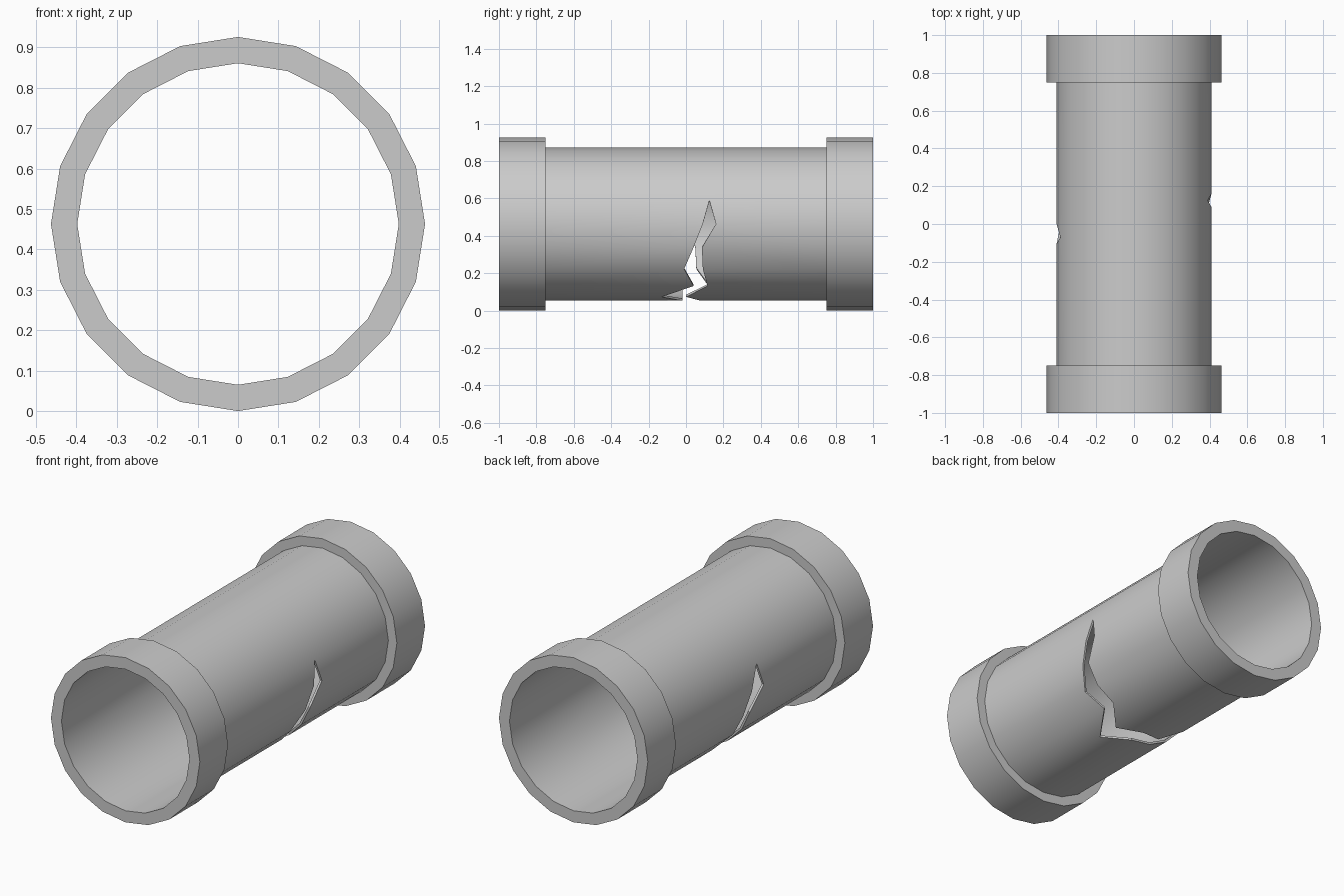
import bpy, bmesh, math

if "Cube" in bpy.data.objects:
    bpy.data.objects.remove(bpy.data.objects["Cube"])

N = 20                      # sides of the pipe
R_IN, R_PIPE, R_COL = 0.398, 0.41, 0.463
Y_COL = 0.75                # where the collars begin

# Crack edges (low y, high y) per 18-degree step; starts at the +x tip,
# runs under the pipe and ends at the -x tip
CRACK = {1: (.125, .125), 0: (.09, .16), -1: (.04, .085), -2: (-.01, .09),
         -3: (.04, .115), -4: (-.13, 0), -5: (-.02, .08), -6: (-.02, .05),
         -7: (-.02, .12), -8: (-.02, .055), -9: (-.01, .05),
         -10: (-.105, 0), -11: (-.07, -.07)}


def point(r, i, y):
    a = math.tau * i / N
    return (r * math.cos(a), y, R_COL + r * math.sin(a))


def face(bm, pts):
    bm.faces.new([bm.verts.new(p) for p in pts])


def finish(bm, name):
    bmesh.ops.remove_doubles(bm, verts=bm.verts, dist=1e-5)
    bmesh.ops.recalc_face_normals(bm, faces=bm.faces)
    me = bpy.data.meshes.new(name)
    bm.to_mesh(me)
    bm.free()
    ob = bpy.data.objects.new(name, me)
    bpy.context.collection.objects.link(ob)
    bpy.ops.object.select_all(action='DESELECT')
    ob.select_set(True)
    bpy.context.view_layer.objects.active = ob
    bpy.ops.object.shade_smooth_by_angle(angle=math.radians(30))
    return ob


# Cracked pipe: outer and inner skins split along the crack, plus crack walls
bm = bmesh.new()
for i in range(-11, 9):
    j = i + 1
    a = CRACK.get(i, (0, 0))
    b = CRACK.get(j if j < 9 else j - N, (0, 0))
    for side, end in ((0, -Y_COL), (1, Y_COL)):
        for r in (R_IN, R_PIPE):
            face(bm, [point(r, i, end), point(r, i, a[side]),
                      point(r, j, b[side]), point(r, j, end)])
        if a[0] != a[1] or b[0] != b[1]:
            face(bm, [point(R_IN, i, a[side]), point(R_PIPE, i, a[side]),
                      point(R_PIPE, j, b[side]), point(R_IN, j, b[side])])
        # end rims, hidden inside the collars
        face(bm, [point(R_IN, i, end), point(R_PIPE, i, end),
                  point(R_PIPE, j, end), point(R_IN, j, end)])
finish(bm, "cracked_pipe")

# Thick collar at each end
for name, s in (("front_collar", -1), ("back_collar", 1)):
    bm = bmesh.new()
    prof = [(R_IN, Y_COL), (R_COL, Y_COL), (R_COL, 1), (R_IN, 1)]
    for i in range(N):
        for k in range(4):
            (r0, y0), (r1, y1) = prof[k], prof[(k + 1) % 4]
            face(bm, [point(r0, i, s * y0), point(r1, i, s * y1),
                      point(r1, i + 1, s * y1), point(r0, i + 1, s * y0)])
    finish(bm, name)
